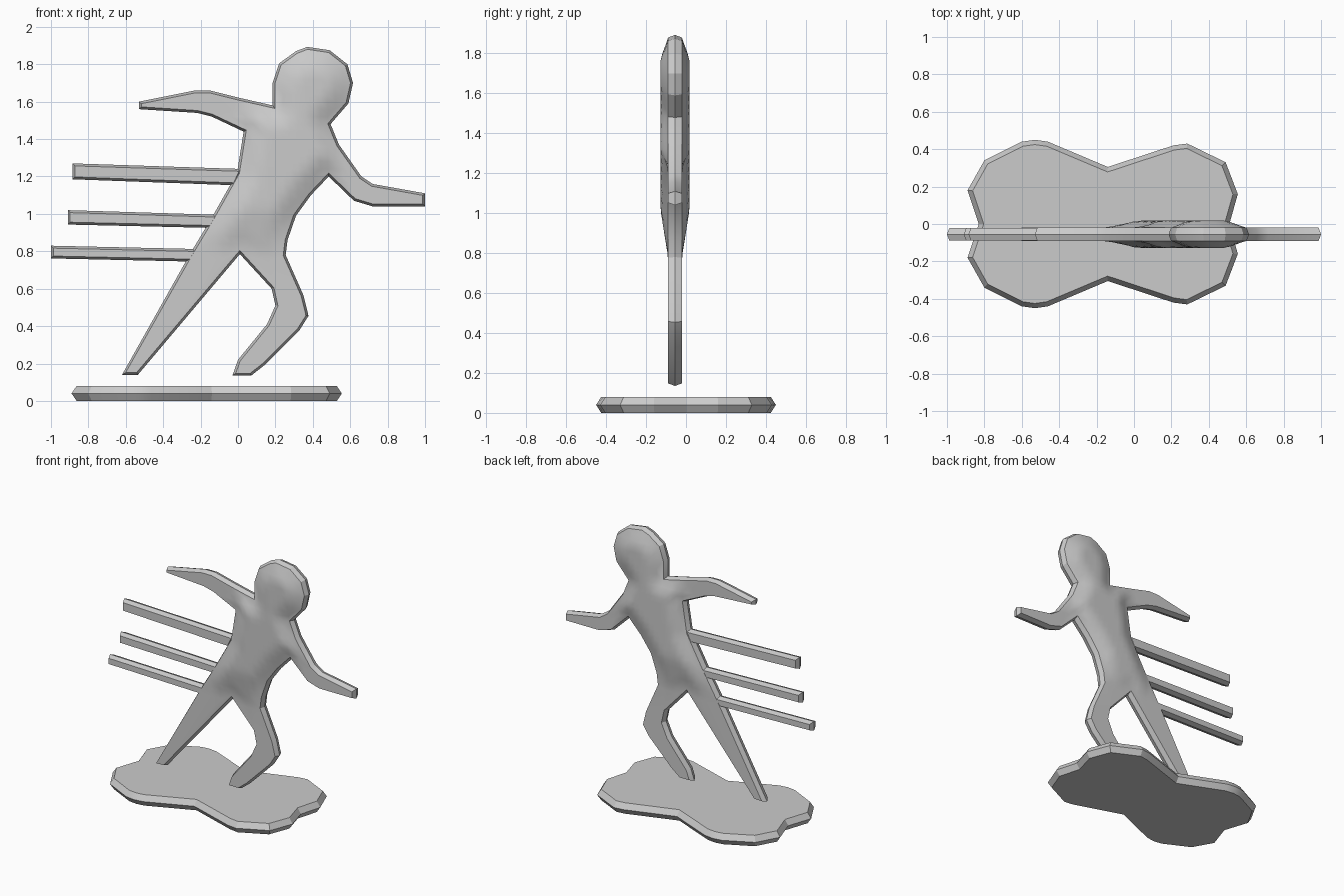
import bpy, bmesh, math
from mathutils import Vector, Matrix
from mathutils.geometry import delaunay_2d_cdt, intersect_point_line

if "Cube" in bpy.data.objects:
    bpy.data.objects.remove(bpy.data.objects["Cube"])


def seg_dist(p, a, b):
    q, t = intersect_point_line(p, a, b)
    q = a if t < 0 else b if t > 1 else q
    return (p - Vector(q[:2])).length


def inset_loop(pts, d):
    # mitred inward offset of a counter-clockwise outline
    out = []
    for i, p in enumerate(pts):
        e1 = (p - pts[i - 1]).normalized()
        e2 = (pts[(i + 1) % len(pts)] - p).normalized()
        n1, n2 = Vector((-e1.y, e1.x)), Vector((-e2.y, e2.x))
        m = n1 + n2
        out.append(p + m * (d * 2 / max(m.length_squared, 1.2)))
    return out


def plate(name, coords, half, inset, matrix, bulge=None):
    # slab with a ridged rim; optional bulge(p, edge_distance) swells both faces
    pts = [Vector(c) for c in coords]
    n = len(pts)
    if sum(pts[i - 1].cross(pts[i]) for i in range(n)) < 0:
        pts.reverse()
    ring = inset_loop(pts, inset)
    edge = lambda p: min(seg_dist(p, ring[i - 1], ring[i]) for i in range(n))
    extra = []
    if bulge:
        s = 0.04
        grid = [Vector((i * s, j * s)) for i in range(-4, 18) for j in range(19, 48)]
        extra = [p for p in grid if edge(p) > 0.02]
    loop = [(i, (i + 1) % n) for i in range(n)]
    v2, _, faces, *_ = delaunay_2d_cdt(ring + extra, loop, [], 1, 1e-6)
    height = [half + (bulge(p, edge(p)) if bulge else 0) for p in v2]
    bm = bmesh.new()
    mid = [bm.verts.new((p.x, p.y, 0)) for p in pts]
    for side in (1, -1):
        rim = [bm.verts.new((p.x, p.y, side * half)) for p in ring]
        for i, j in loop:
            bm.faces.new((mid[i], mid[j], rim[j], rim[i]))
        used = {i: bm.verts.new((v2[i].x, v2[i].y, side * height[i]))
                for i in {k for f in faces for k in f}}
        for f in faces:
            bm.faces.new([used[i] for i in f])
    bmesh.ops.remove_doubles(bm, verts=bm.verts, dist=1e-4)
    bmesh.ops.recalc_face_normals(bm, faces=bm.faces)
    bm.transform(matrix)
    bmesh.ops.recalc_face_normals(bm, faces=bm.faces)
    me = bpy.data.meshes.new(name)
    bm.to_mesh(me)
    bm.free()
    ob = bpy.data.objects.new(name, me)
    bpy.context.collection.objects.link(ob)
    bpy.ops.object.select_all(action='DESELECT')
    ob.select_set(True)
    bpy.context.view_layer.objects.active = ob
    bpy.ops.object.shade_smooth_by_angle(angle=math.radians(25))
    return ob


# Double-lobed base, mirrored across y
half_base = [(0.51, 0), (0.555, 0.16), (0.49, 0.33), (0.285, 0.43), (0.21, 0.42),
             (-0.14, 0.305), (-0.46, 0.44), (-0.53, 0.45), (-0.6, 0.44),
             (-0.80, 0.34), (-0.89, 0.18), (-0.83, 0)]
base = half_base + [(x, -y) for x, y in half_base[-2:0:-1]]
plate("base", base, 0.04, 0.025, Matrix.Translation((0, 0, 0.04)))

# Upright parts share one plane
upright = Matrix.Translation((0, -0.055, 0)) @ Matrix.Rotation(math.pi / 2, 4, 'X')

# Running figure with swollen head and torso
figure = [
    (-0.62, 0.14), (-0.26, 0.78), (-0.14, 0.98), (-0.005, 1.22), (0.03, 1.44),
    (-0.14, 1.52), (-0.22, 1.54), (-0.53, 1.56), (-0.53, 1.60), (-0.23, 1.66),
    (-0.15, 1.66), (0.01, 1.62), (0.185, 1.58), (0.185, 1.70), (0.22, 1.805),
    (0.31, 1.87), (0.37, 1.893), (0.49, 1.875), (0.585, 1.80), (0.615, 1.70),
    (0.59, 1.59), (0.495, 1.48), (0.54, 1.37), (0.66, 1.20), (0.72, 1.16),
    (1.0, 1.11), (1.0, 1.04), (0.72, 1.04), (0.62, 1.07), (0.485, 1.20),
    (0.39, 1.10), (0.31, 0.99), (0.265, 0.86), (0.255, 0.78), (0.35, 0.565),
    (0.377, 0.455), (0.33, 0.38), (0.14, 0.19), (0.07, 0.135), (-0.03, 0.135),
    (0, 0.22), (0.155, 0.41), (0.20, 0.51), (0.18, 0.60), (0.01, 0.785),
    (-0.535, 0.14)]
spine = Vector((0.42, 1.68)), Vector((0.10, 0.95))


def swell(p, d):
    clamp = lambda t: max(0, min(1, t))
    near = clamp((0.32 - seg_dist(p, *spine)) / 0.12)
    return 0.038 * clamp(d / 0.10) * near * clamp((p.y - 0.78) / 0.24)


plate("running_figure", figure, 0.035, 0.013, upright, swell)

# Three trailing speed bars: left x, left top/bottom z, right top and bottom corners
bars = [(-0.885, 1.27, 1.185, (0.025, 1.24), (-0.015, 1.153)),
        (-0.91, 1.02, 0.943, (-0.10, 0.995), (-0.135, 0.925)),
        (-1.0, 0.83, 0.762, (-0.21, 0.812), (-0.24, 0.745))]
for k, (x, top, bot, tr, br) in enumerate(bars):
    plate(f"speed_bar_{k + 1}", [(x, top), tr, br, (x, bot)], 0.034, 0.013, upright)
